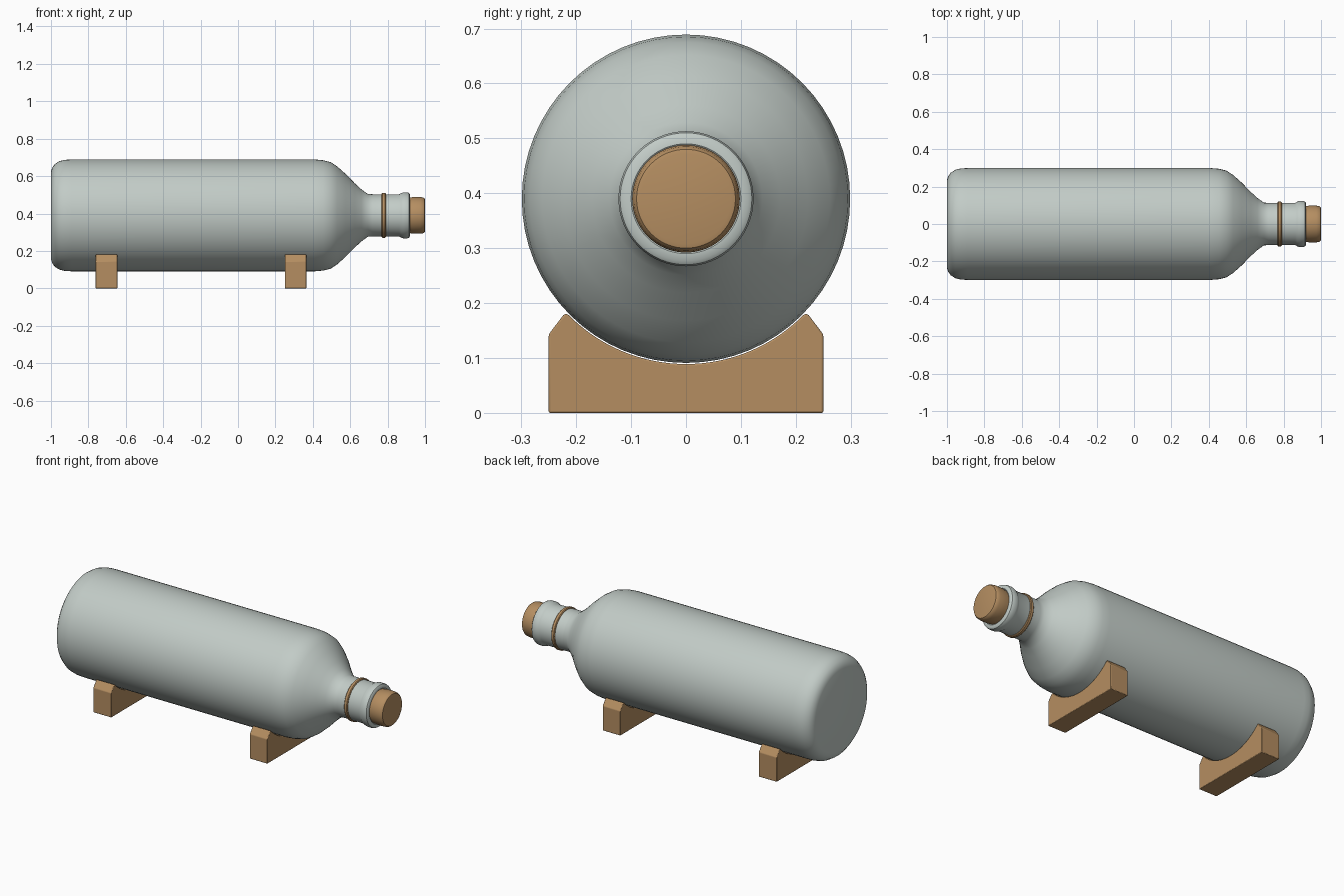
import bpy, bmesh, math

if "Cube" in bpy.data.objects:
    bpy.data.objects.remove(bpy.data.objects["Cube"])

AXIS_Z = 0.39
SEGMENTS = 64


def material(name, color):
    m = bpy.data.materials.new(name)
    m.diffuse_color = (*color, 1)
    m.use_nodes = True
    m.node_tree.nodes["Principled BSDF"].inputs["Base Color"].default_value = m.diffuse_color
    return m


glass = material("pale grey green", (0.54, 0.60, 0.57))
wood = material("light wood", (0.46, 0.27, 0.12))


def finish(name, bm, mat, angle=35):
    bmesh.ops.recalc_face_normals(bm, faces=bm.faces)
    mesh = bpy.data.meshes.new(name)
    bm.to_mesh(mesh)
    bm.free()
    mesh.materials.append(mat)
    ob = bpy.data.objects.new(name, mesh)
    bpy.context.collection.objects.link(ob)
    bpy.ops.object.select_all(action='DESELECT')
    ob.select_set(True)
    bpy.context.view_layer.objects.active = ob
    bpy.ops.object.shade_smooth_by_angle(angle=math.radians(angle))
    return ob


def lathe(name, profile, mat, closed=False):
    """Revolve (x, radius) points around the bottle axis."""
    bm = bmesh.new()
    rings = []
    for x, r in profile:
        if r == 0:
            rings.append([bm.verts.new((x, 0, AXIS_Z))] * SEGMENTS)
        else:
            rings.append([bm.verts.new((x, r * math.cos(a), AXIS_Z + r * math.sin(a)))
                          for a in (2 * math.pi * i / SEGMENTS for i in range(SEGMENTS))])
    pairs = list(zip(rings, rings[1:]))
    if closed:
        pairs.append((rings[-1], rings[0]))
    for a, b in pairs:
        for i in range(SEGMENTS):
            j = (i + 1) % SEGMENTS
            bm.faces.new(dict.fromkeys((a[i], a[j], b[j], b[i])))
    return finish(name, bm, mat)


# Bottle: flat base, rounded heel, sloping shoulder, neck and lip
lathe("bottle", [
    (-1.0, 0), (-1.0, 0.235), (-0.993, 0.256), (-0.98, 0.274), (-0.955, 0.29),
    (-0.925, 0.297), (-0.89, 0.299), (0.41, 0.299), (0.455, 0.295), (0.495, 0.285),
    (0.53, 0.262), (0.575, 0.222), (0.625, 0.171), (0.66, 0.139), (0.695, 0.114),
    (0.72, 0.113), (0.862, 0.113), (0.872, 0.119), (0.885, 0.123), (0.905, 0.123),
    (0.914, 0.12), (0.919, 0.113), (0.92, 0.1), (0.915, 0.094), (0.85, 0.094)], glass)

# Ring around the neck
lathe("neck_band", [(0.768, 0.108), (0.768, 0.116), (0.772, 0.12), (0.786, 0.12),
                    (0.79, 0.116), (0.79, 0.108)], wood, closed=True)

# Cork stopper
lathe("cork", [(0.85, 0), (0.85, 0.093), (0.92, 0.095), (0.935, 0.098), (0.975, 0.098),
               (0.992, 0.095), (0.998, 0.09), (1.0, 0.082), (1.0, 0)], wood)


# Cradle blocks with a round seat for the bottle
def cradle(name, x0, x1):
    r, top = 0.301, 0.18
    half = math.acos((AXIS_Z - top) / r)
    outline = [(-0.222, top), (-0.25, 0.143), (-0.25, 0), (0.25, 0), (0.25, 0.143), (0.222, top)]
    n = 32
    for i in range(n + 1):
        a = half - 2 * half * i / n
        outline.append((r * math.sin(a), AXIS_Z - r * math.cos(a)))
    bm = bmesh.new()
    face = bm.faces.new([bm.verts.new((x0, y, z)) for y, z in outline])
    new = bmesh.ops.extrude_face_region(bm, geom=[face])["geom"]
    bmesh.ops.translate(bm, vec=(x1 - x0, 0, 0),
                        verts=[v for v in new if isinstance(v, bmesh.types.BMVert)])
    ob = finish(name, bm, wood, 30)
    bevel = ob.modifiers.new("soft_edges", 'BEVEL')
    bevel.width = 0.003
    bevel.segments = 2
    bevel.limit_method = 'ANGLE'
    bevel.angle_limit = math.radians(30)


cradle("rear_cradle", -0.762, -0.645)
cradle("front_cradle", 0.25, 0.365)
